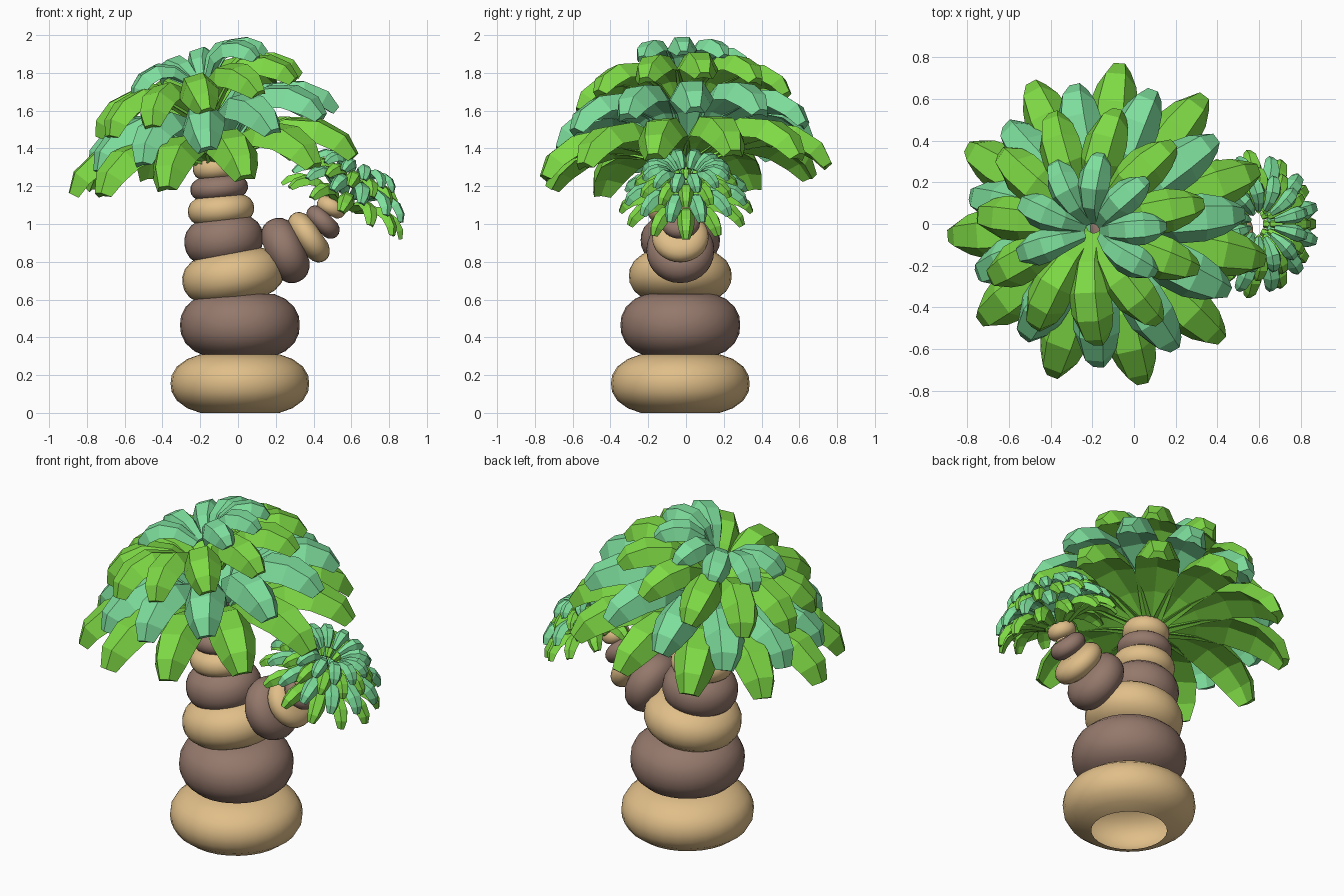
import bpy, bmesh, math
from mathutils import Matrix, Vector

if "Cube" in bpy.data.objects:
    bpy.data.objects.remove(bpy.data.objects["Cube"])


def material(name, rgb):
    m = bpy.data.materials.new(name)
    m.diffuse_color = (*rgb, 1)
    m.use_nodes = True
    m.node_tree.nodes["Principled BSDF"].inputs["Base Color"].default_value = m.diffuse_color
    return m


TAN = material("tan bark", (0.75, 0.52, 0.25))
BROWN = material("brown bark", (0.30, 0.19, 0.15))
GREEN = material("bright green leaf", (0.21, 0.70, 0.06))
TEAL = material("teal leaf", (0.21, 0.74, 0.34))


def finish(bm, name, mat, smooth):
    bmesh.ops.recalc_face_normals(bm, faces=bm.faces)
    me = bpy.data.meshes.new(name)
    for f in bm.faces:
        f.smooth = smooth
    bm.to_mesh(me)
    bm.free()
    me.materials.append(mat)
    ob = bpy.data.objects.new(name, me)
    bpy.context.collection.objects.link(ob)


def placed(center, lean, back=0):
    # lean: degrees towards +x, back: degrees the rear is raised
    return (Matrix.Translation(center) @ Matrix.Rotation(math.radians(back), 4, 'X')
            @ Matrix.Rotation(math.radians(lean), 4, 'Y'))


HALF = [(0.57, 0.0), (0.76, 0.08), (0.91, 0.21), (0.985, 0.36)]
BARREL = HALF + [(1.0, 0.5)] + [(r, 1 - z) for r, z in reversed(HALF)]


def barrel(name, center, r, h, lean, mat, n=28):
    # one bulging ring of bark, open underneath
    bm = bmesh.new()
    mtx = placed(center, lean)
    rings = []
    for pr, pz in BARREL:
        rings.append([bm.verts.new(mtx @ Vector((
            r * pr * math.cos(math.tau * i / n),
            r * pr * math.sin(math.tau * i / n), (pz - 0.5) * h))) for i in range(n)])
    for a, b in zip(rings, rings[1:]):
        for i in range(n):
            j = (i + 1) % n
            bm.faces.new((a[i], a[j], b[j], b[i]))
    bm.faces.new(rings[-1])
    finish(bm, name, mat, True)


# leaf spine: distance out, height, width factor, thickness factor
SPINE = [(0.0, 0.0, 0.40, 0.5), (0.27, 0.075, 0.75, 0.8), (0.53, 0.12, 1.0, 1.0),
         (0.76, 0.08, 1.0, 1.0), (0.92, -0.02, 0.78, 0.9), (1.0, -0.13, 0.45, 0.5)]


def leaf_ring(name, center, R, half_w, lean, angles, mat, root=0.1, drop=0.2, back=3):
    # ring of thick drooping leaves, arched with a flat-topped ridge
    bm = bmesh.new()
    base = placed(center, lean, back)
    pts = [Vector(((root + (1 - root) * x) * R, 0, z * R)) for x, z, _, _ in SPINE]
    pts[0].z -= drop * R
    pts[1].z -= drop * R * 0.15
    for a in angles:
        mtx = base @ Matrix.Rotation(math.radians(a), 4, 'Z')
        rings = []
        for i, (_, _, w, t) in enumerate(SPINE):
            d = (pts[min(i + 1, 5)] - pts[max(i - 1, 0)]).normalized()
            nrm = Vector((-d.z, 0, d.x))
            w *= half_w
            t *= half_w * 0.5
            section = [(-w, -0.7 * t), (-0.5 * w, t), (0.5 * w, t), (w, -0.7 * t), (0, -0.2 * t)]
            rings.append([bm.verts.new(mtx @ (pts[i] + Vector((0, y, 0)) + nrm * z))
                          for y, z in section])
        for p, q in zip(rings, rings[1:]):
            for i in range(5):
                j = (i + 1) % 5
                bm.faces.new((p[i], p[j], q[j], q[i]))
        bm.faces.new(rings[0])
        bm.faces.new(rings[-1])
    finish(bm, name, mat, False)


def spread(n, start):
    return [start + 360 * i / n for i in range(n)]


# main trunk: x, z, radius, height, lean
trunk = [(0.01, 0.155, 0.367, 0.31, 0), (0.01, 0.465, 0.317, 0.33, 0),
         (-0.025, 0.725, 0.272, 0.26, -9), (-0.075, 0.915, 0.21, 0.24, -8),
         (-0.09, 1.075, 0.176, 0.16, -5), (-0.10, 1.19, 0.153, 0.13, -5),
         (-0.11, 1.30, 0.13, 0.13, -6), (-0.125, 1.41, 0.09, 0.11, -8)]
for i, (x, z, r, h, lean) in enumerate(trunk):
    barrel(f"trunk_ring_{i + 1}", (x, -0.03, z), r, h, lean, BROWN if i % 2 else TAN)

# side branch
branch = [(0.25, 0.86, 0.18, 0.19, 66), (0.375, 0.93, 0.15, 0.13, 55),
          (0.45, 1.01, 0.105, 0.10, 45), (0.495, 1.09, 0.08, 0.09, 25)]
for i, (x, z, r, h, lean) in enumerate(branch):
    barrel(f"branch_ring_{i + 1}", (x, -0.03, z), r, h, lean, TAN if i % 2 else BROWN)

# main crown
leaf_ring("crown_leaves_1", (-0.135, -0.01, 1.355), 0.755, 0.122, -8, spread(11, 86), GREEN, 0.08, 0.03)
leaf_ring("crown_leaves_2", (-0.15, -0.005, 1.52), 0.665, 0.115, -14, spread(11, 5), TEAL)
leaf_ring("crown_leaves_3", (-0.22, -0.01, 1.685), 0.555, 0.105, -17, spread(11, 77), GREEN)
leaf_ring("crown_leaves_4", (-0.22, -0.04, 1.825), 0.37, 0.08, -19,
          [-30, 5, 42, 82, 118, 158, 198], TEAL, 0.14)

# small crown on the branch, open in the middle
leaf_ring("small_crown_leaves_1", (0.565, 0, 1.105), 0.345, 0.046, 25, spread(12, 0), GREEN, 0.2, 0.05, 0)
leaf_ring("small_crown_leaves_2", (0.595, 0, 1.18), 0.325, 0.045, 25, spread(12, 15), TEAL, 0.22, 0.1, 0)
leaf_ring("small_crown_leaves_3", (0.605, 0, 1.23), 0.265, 0.04, 25, spread(12, 0), GREEN, 0.25, 0.1, 0)
leaf_ring("small_crown_leaves_4", (0.625, 0, 1.285), 0.23, 0.038, 24, spread(12, 15), TEAL, 0.3, 0.1, 0)
